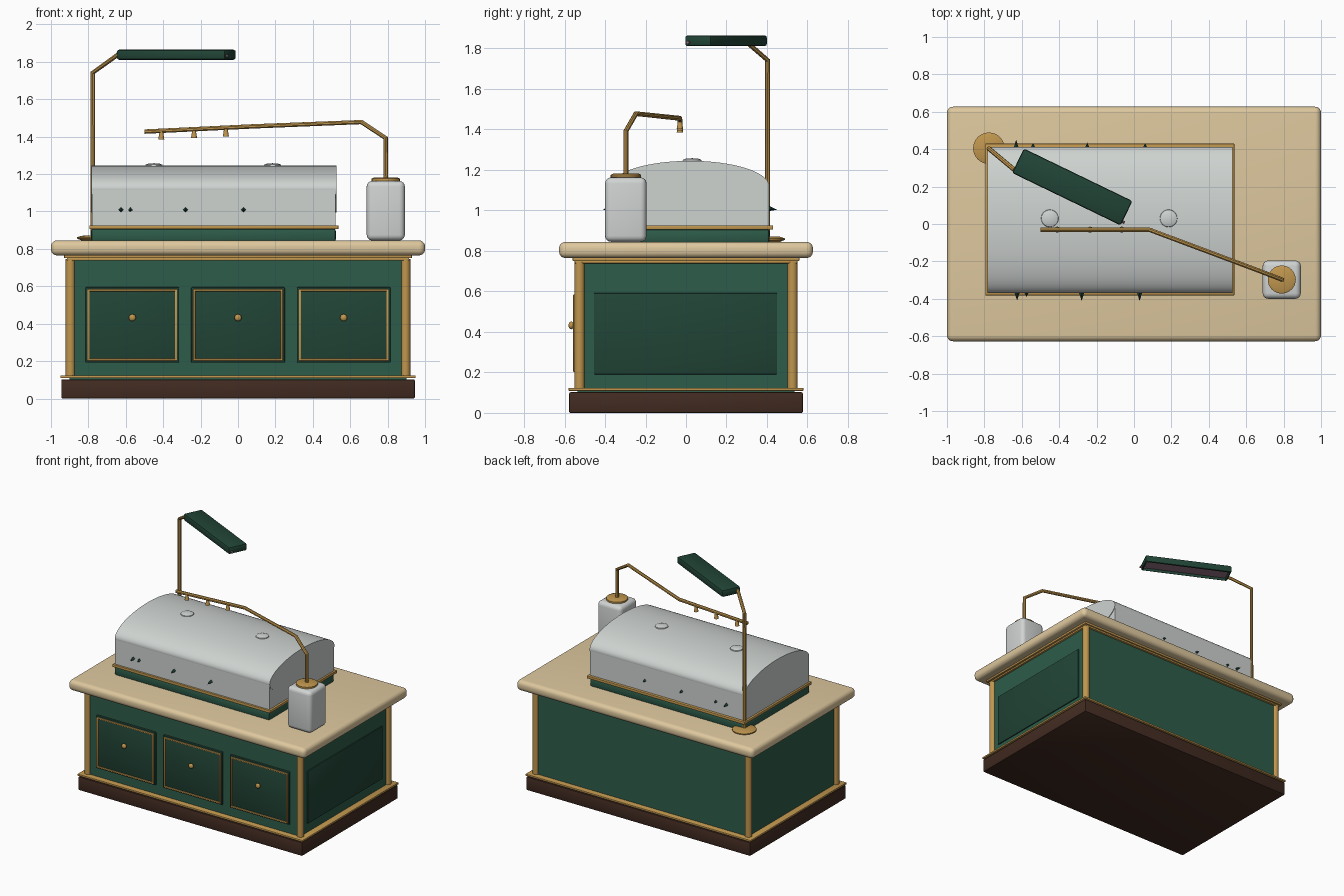
import bpy, bmesh, math
from mathutils import Vector, Matrix

if "Cube" in bpy.data.objects:
    bpy.data.objects.remove(bpy.data.objects["Cube"])


def mat(name, rgb):
    m = bpy.data.materials.new(name)
    lin = [(c / 255 / 12.92) if c / 255 <= 0.04045 else ((c / 255 + 0.055) / 1.055) ** 2.4 for c in rgb]
    m.diffuse_color = (*lin, 1)
    m.use_nodes = True
    m.node_tree.nodes["Principled BSDF"].inputs["Base Color"].default_value = m.diffuse_color
    return m


GREEN = mat("green paint", (45, 92, 74))
DARK = mat("dark green paint", (33, 68, 54))
BRASS = mat("brass", (192, 150, 78))
CREAM = mat("cream stone", (222, 200, 158))
WOOD = mat("dark wood", (66, 43, 33))
STEEL = mat("brushed steel", (206, 211, 208))
JAR = mat("pale enamel", (208, 212, 210))
PINK = mat("pink lamp glow", (150, 115, 130))


def finish(name, bm, material, angle=35):
    bmesh.ops.recalc_face_normals(bm, faces=bm.faces)
    me = bpy.data.meshes.new(name)
    bm.to_mesh(me)
    bm.free()
    ob = bpy.data.objects.new(name, me)
    bpy.context.collection.objects.link(ob)
    me.materials.append(material)
    bpy.ops.object.select_all(action='DESELECT')
    ob.select_set(True)
    bpy.context.view_layer.objects.active = ob
    bpy.ops.object.shade_smooth_by_angle(angle=math.radians(angle))
    return ob


def box(name, lo, hi, material, bevel=0.0, segs=2):
    bm = bmesh.new()
    bmesh.ops.create_cube(bm, size=1)
    lo, hi = Vector(lo), Vector(hi)
    for v in bm.verts:
        v.co = (lo + hi) / 2 + v.co * (hi - lo)
    if bevel:
        bmesh.ops.bevel(bm, geom=bm.edges[:], offset=bevel, segments=segs, profile=0.5, affect='EDGES')
    return finish(name, bm, material)


def rod(name, a, b, r1, material, r2=None, sides=16):
    a, b = Vector(a), Vector(b)
    d = b - a
    bm = bmesh.new()
    m = Matrix.Translation((a + b) / 2) @ d.to_track_quat('Z', 'Y').to_matrix().to_4x4()
    bmesh.ops.create_cone(bm, cap_ends=True, segments=sides, radius1=r1,
                          radius2=r1 if r2 is None else r2, depth=d.length, matrix=m)
    return finish(name, bm, material)


def lathe(name, centre, profile, material, sides=32):
    # profile: (radius, height) pairs turned about the vertical axis
    bm = bmesh.new()
    vs = [bm.verts.new((centre[0] + r, centre[1], z)) for r, z in profile]
    es = [bm.edges.new(p) for p in zip(vs, vs[1:])]
    bmesh.ops.spin(bm, geom=vs + es, cent=(centre[0], centre[1], 0), axis=(0, 0, 1),
                   angle=math.tau, steps=sides)
    bmesh.ops.remove_doubles(bm, verts=bm.verts, dist=0.0002)
    return finish(name, bm, material)


def pipe(name, pts, r, material):
    cu = bpy.data.curves.new(name, 'CURVE')
    cu.dimensions = '3D'
    cu.bevel_depth = r
    cu.bevel_resolution = 2
    cu.use_fill_caps = True
    sp = cu.splines.new('POLY')
    sp.points.add(len(pts) - 1)
    for p, co in zip(sp.points, pts):
        p.co = (*co, 1)
    ob = bpy.data.objects.new(name, cu)
    bpy.context.collection.objects.link(ob)
    cu.materials.append(material)
    bpy.ops.object.select_all(action='DESELECT')
    ob.select_set(True)
    bpy.context.view_layer.objects.active = ob
    bpy.ops.object.convert(target='MESH')
    bpy.ops.object.shade_smooth_by_angle(angle=math.radians(35))


# Cabinet
box("plinth", (-.945, -.577, 0), (.945, .577, .102), WOOD, .006)
box("plinth_trim", (-.95, -.58, .109), (.95, .58, .123), BRASS, .003)
box("cabinet_body", (-.9, -.535, .1), (.9, .535, .77), GREEN)
box("upper_trim", (-.915, -.55, .738), (.915, .55, .753), BRASS, .004)
box("upper_moulding", (-.93, -.56, .75), (.93, .56, .768), BRASS, .004)
box("countertop", (-1, -.627, .765), (1, .627, .845), CREAM, .032, 5)
for sx in (-1, 1):
    for sy in (-1, 1):
        x, y = sx * .896, sy * .526
        rod("corner_post", (x, y, .12), (x, y, .745), .025, BRASS, sides=20)
box("side_panel", (.89, -.455, .19), (.908, .45, .592), DARK, .004)

# Doors with brass frames and knobs
for cx in (-.565, 0, .565):
    box("door", (cx - .25, -.549, .192), (cx + .25, -.52, .595), DARK, .005)
    for s in (-1, 1):
        x = cx + s * .234
        z = .393 + s * .186
        box("door_frame_side", (x - .006, -.557, .201), (x + .006, -.54, .585), BRASS, .003)
        box("door_frame_rail", (cx - .24, -.557, z - .006), (cx + .24, -.54, z + .006), BRASS, .003)
    rod("knob_stem", (cx, -.545, .432), (cx, -.566, .432), .009, BRASS)
    bm = bmesh.new()
    bmesh.ops.create_uvsphere(bm, u_segments=16, v_segments=10, radius=.019,
                              matrix=Matrix.Translation((cx, -.567, .432)) @ Matrix.Diagonal((1, .7, 1, 1)))
    finish("knob", bm, BRASS, 60)

# Steel drum on its base
box("drum_base", (-.785, -.37, .84), (.523, .412, .908), GREEN, .012)
box("drum_rim", (-.795, -.382, .905), (.537, .43, .926), BRASS, .004)
box("drum_box", (-.78, -.368, .92), (.522, .41, 1.118), STEEL)
bm = bmesh.new()
bmesh.ops.create_cone(bm, cap_ends=True, segments=64, radius1=1, radius2=1, depth=1.308,
                      matrix=Matrix.Translation((-.128, .021, 1.12)) @ Matrix.Diagonal((1, .39, .125, 1))
                      @ Matrix.Rotation(math.pi / 2, 4, 'Y'))
finish("drum_lid", bm, STEEL)
for x in (-.45, .185):
    lathe("lid_cap", (x, .03), [(0, 1.258), (.03, 1.256), (.045, 1.25), (.048, 1.24), (.048, 1.22)], STEEL)

# Small thorns poking out of the drum sides
for x, h in ((-.625, .04), (-.575, .02), (-.28, .042), (.03, .042)):
    rod("front_thorn", (x, -.36, 1.01), (x, -.37 - h, 1.004), .016, DARK, 0, 4)
for x, h in ((-.63, .04), (-.54, .022), (-.25, .025), (.06, .022)):
    rod("back_thorn", (x, .4, 1.01), (x, .41 + h, 1.004), .016, DARK, 0, 4)

# Jar with bent spray pipe
box("jar", (.688, -.4, .845), (.892, -.195, 1.163), JAR, .03, 4)
lathe("jar_collar", (.79, -.297), [(0, 1.182), (.062, 1.182), (.075, 1.176), (.075, 1.164),
                                   (.055, 1.158), (0, 1.158)], BRASS)
pipe("spray_pipe", [(.79, -.297, 1.17), (.79, -.297, 1.392), (.66, -.247, 1.478),
                    (.08, -.03, 1.455), (-.5, -.03, 1.427)], .0125, BRASS)
for x, z in ((-.41, 1.43), (-.235, 1.438), (-.065, 1.446)):
    rod("nozzle", (x, -.03, z), (x, -.03, z - .044), .009, BRASS, .016)

# Lamp stand
lathe("lamp_foot", (-.776, .405), [(0, .872), (.06, .87), (.084, .862), (.084, .855), (.06, .845), (0, .845)], BRASS)
pipe("lamp_pole", [(-.776, .403, .86), (-.776, .403, 1.742), (-.64, .29, 1.84)], .0125, BRASS)

# Lamp head with a recessed glowing underside
turn = Matrix.Translation((-.33, .198, 1.838)) @ Matrix.Rotation(math.radians(-25.8), 4, 'Z')
bm = bmesh.new()
bmesh.ops.create_cube(bm, size=1, matrix=Matrix.Diagonal((.645, .145, .054, 1)))
bmesh.ops.bevel(bm, geom=bm.edges[:], offset=.012, segments=2, profile=.5, affect='EDGES')
under = min(bm.faces, key=lambda f: f.calc_center_median().z)
bmesh.ops.inset_region(bm, faces=[under], thickness=.006)
bmesh.ops.translate(bm, verts=under.verts[:], vec=(0, 0, .018))
under.material_index = 1
bm.transform(turn)
finish("lamp_head", bm, DARK).data.materials.append(PINK)
rod("lamp_switch", turn @ Vector((.29, -.05, -.008)), turn @ Vector((.335, -.05, -.008)), .008, PINK, sides=10)
